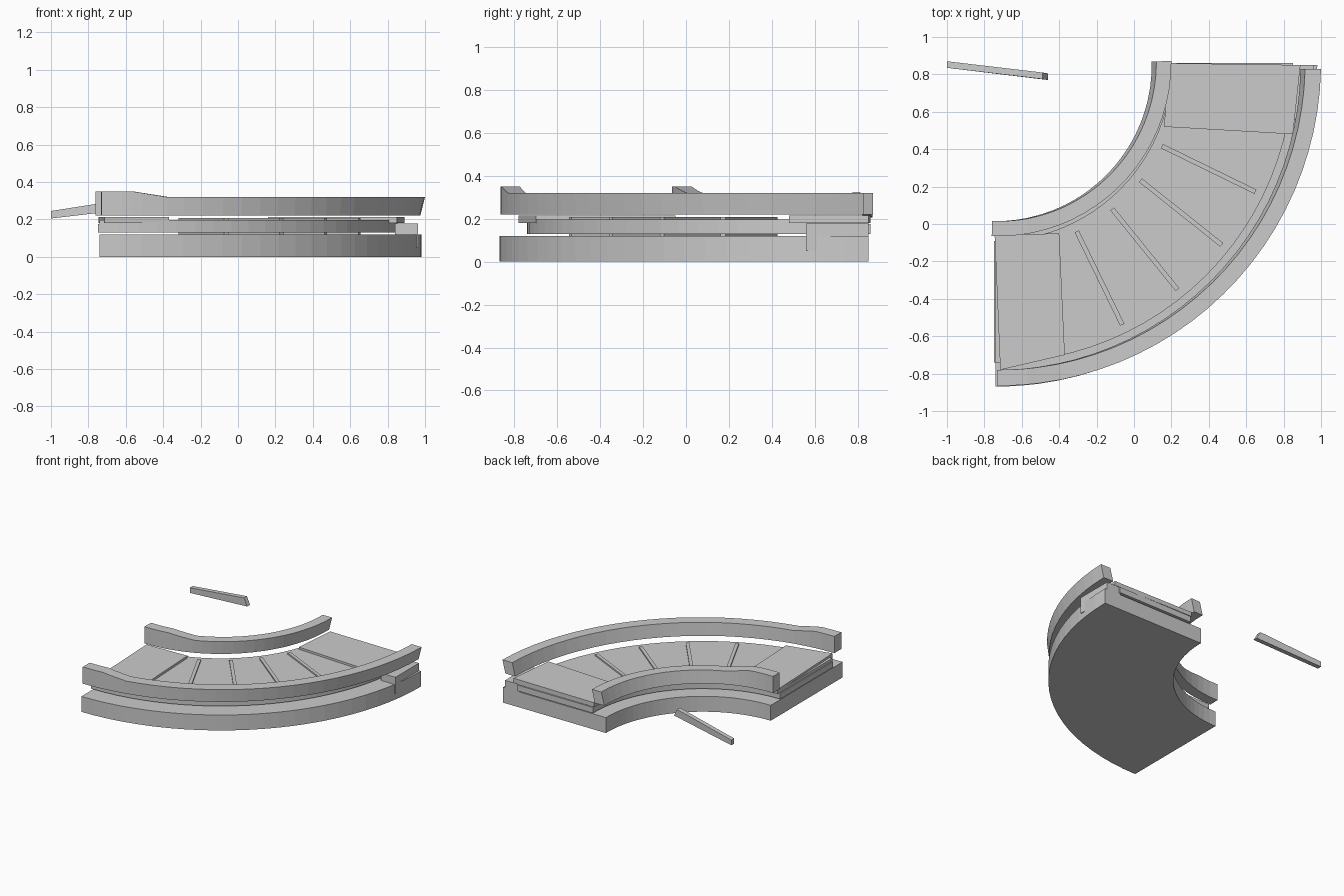
import bpy
from math import sin, cos, radians, asin, degrees

if "Cube" in bpy.data.objects:
    bpy.data.objects.remove(bpy.data.objects["Cube"])

CX, CY = -0.74, 0.85      # centre of the curve


def make(name, verts, faces):
    me = bpy.data.meshes.new(name)
    me.from_pydata(verts, [], faces)
    me.update()
    ob = bpy.data.objects.new(name, me)
    bpy.context.collection.objects.link(ob)
    return ob


def sweep(name, r0, r1, z0, z1, a0=-90, a1=0, n=24, lean=0.0, raised=False):
    """Rectangular section swept round the curve, with optional lean and raised start."""
    angles = [a0 + (a1 - a0) * i / n for i in range(n + 1)]
    if raised:
        rm = (r0 + r1) / 2
        angles += [-90 + degrees(asin(d / rm)) for d in (0.17, 0.35)]
        angles.sort()
    verts, faces = [], []
    for a in angles:
        c, s = cos(radians(a)), sin(radians(a))
        shift = lean * (a - a0) / (a1 - a0)
        lift = 0.0
        if raised:
            x = CX + c * (r0 + r1) / 2
            lift = 0.03 * max(0, min(1, (-0.39 - x) / 0.18))
        for r, z in ((r0, z0), (r1, z0), (r1 + shift, z1 + lift), (r0 + shift, z1 + lift)):
            verts.append((CX + r * c, CY + r * s, z))
    m = len(angles)
    for i in range(m - 1):
        for k in range(4):
            j = (k + 1) % 4
            faces.append((i * 4 + k, i * 4 + 4 + k, i * 4 + 4 + j, i * 4 + j))
    faces += [(0, 1, 2, 3), tuple(4 * m - 1 - k for k in range(4))]
    return make(name, verts, faces)


def prism(name, outline, z0, z1):
    n = len(outline)
    verts = [(x, y, z0) for x, y in outline] + [(x, y, z1) for x, y in outline]
    faces = [tuple(range(n))[::-1], tuple(range(n, 2 * n))]
    faces += [(i, (i + 1) % n, (i + 1) % n + n, i + n) for i in range(n)]
    return make(name, verts, faces)


def box(name, x0, x1, y0, y1, z0, z1):
    return prism(name, [(x0, y0), (x1, y0), (x1, y1), (x0, y1)], z0, z1)


# Base and curved belt
sweep("base", 0.835, 1.72, 0.0, 0.12)
sweep("belt", 0.94, 1.592, 0.13, 0.197)

# Guard rails, raised at one end and leaning out at the other
sweep("inner_rail", 0.835, 0.915, 0.22, 0.32, -91.3, 1.3, 20, 0.025, True)
sweep("outer_rail", 1.63, 1.715, 0.22, 0.32, -89.7, -0.7, 24, 0.025, True)

# Thin slats across the belt
for i, a in enumerate((-64, -51, -38.5, -26)):
    c, s = cos(radians(a)), sin(radians(a))
    w = 0.0125
    pts = [(CX + r * c - t * s, CY + r * s + t * c)
           for r, t in ((0.99, -w), (1.545, -w), (1.545, w), (0.99, w))]
    prism(f"slat_{i + 1}", pts, 0.12, 0.208)

# End plates
prism("left_plate", [(-0.745, -0.06), (-0.715, -0.78), (-0.37, -0.70), (-0.40, -0.05)], 0.18, 0.214)
prism("right_plate", [(0.16, 0.52), (0.85, 0.48), (0.89, 0.85), (0.19, 0.86)], 0.18, 0.214)

# End bars under the plates
box("left_end_bar", -0.748, -0.72, -0.74, -0.09, 0.13, 0.175)
box("right_end_bar", 0.2, 0.85, 0.83, 0.86, 0.13, 0.175)

# Drive housing at the outer corner
box("drive_housing", 0.84, 0.963, 0.56, 0.85, 0.05, 0.178)

# Loose tapered bar
bar = [(-1, 0.835, 0.205), (-0.46, 0.77, 0.268), (-0.46, 0.805, 0.268), (-1, 0.87, 0.205),
       (-1, 0.835, 0.245), (-0.49, 0.775, 0.325), (-0.49, 0.81, 0.325), (-1, 0.87, 0.245)]
make("loose_bar", bar, [(3, 2, 1, 0), (4, 5, 6, 7), (0, 1, 5, 4),
                        (1, 2, 6, 5), (2, 3, 7, 6), (3, 0, 4, 7)])
